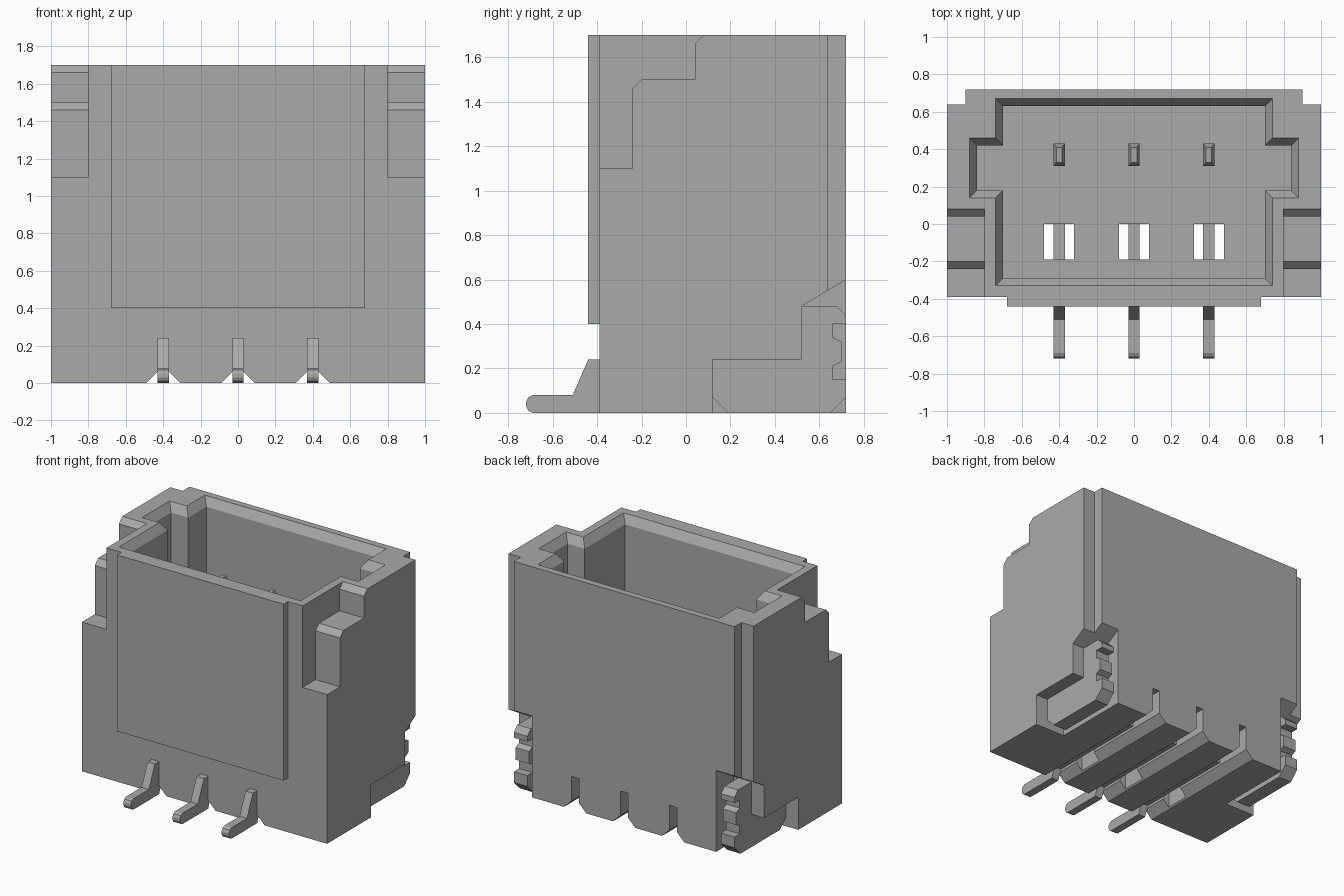
import bpy, bmesh

cube = bpy.data.objects.get("Cube")
if cube:
    bpy.data.objects.remove(cube, do_unlink=True)

grey = bpy.data.materials.new("plain_grey")
grey.use_nodes = True
grey.diffuse_color = (0.4, 0.4, 0.4, 1)
grey.node_tree.nodes["Principled BSDF"].inputs["Base Color"].default_value = (0.4, 0.4, 0.4, 1)


def loft(name, axis, ring_a, a, ring_b, b):
    """Solid between two matching outlines placed at a and b along an axis."""
    place = {"x": lambda p, c: (c, p[0], p[1]),
             "y": lambda p, c: (p[0], c, p[1]),
             "z": lambda p, c: (p[0], p[1], c)}[axis]
    bm = bmesh.new()
    low = [bm.verts.new(place(p, a)) for p in ring_a]
    high = [bm.verts.new(place(p, b)) for p in ring_b]
    bm.faces.new(low)
    bm.faces.new(high)
    n = len(low)
    for i in range(n):
        j = (i + 1) % n
        bm.faces.new((low[i], low[j], high[j], high[i]))
    bmesh.ops.recalc_face_normals(bm, faces=bm.faces)
    mesh = bpy.data.meshes.new(name)
    bm.to_mesh(mesh)
    bm.free()
    mesh.materials.append(grey)
    obj = bpy.data.objects.new(name, mesh)
    bpy.context.collection.objects.link(obj)
    return obj


def prism(name, axis, outline, a, b):
    return loft(name, axis, outline, a, outline, b)


def rect(x0, x1, y0, y1):
    return [(x0, y0), (x1, y0), (x1, y1), (x0, y1)]


def mirrored(half):
    return half + [(-x, y) for x, y in reversed(half)]


def cut(target, cutter):
    cutter.hide_render = True
    mod = target.modifiers.new("cut", "BOOLEAN")
    mod.operation = "DIFFERENCE"
    mod.solver = "EXACT"
    mod.object = cutter
    bpy.context.view_layer.objects.active = target
    bpy.ops.object.modifier_apply(modifier=mod.name)
    bpy.data.objects.remove(cutter, do_unlink=True)


def cavity_outline(d):
    """Mating cavity with a key slot on each side, grown by d."""
    return mirrored([(0.70 + d, -0.29 - d), (0.70 + d, 0.18 - d), (0.84 + d, 0.18 - d),
                     (0.84 + d, 0.42 + d), (0.70 + d, 0.42 + d), (0.70 + d, 0.63 + d)])


TOP, FLOOR, LIP = 1.7, 0.3, 0.06
PINS = (-0.4, 0, 0.4)

# Housing shell and its raised front panel
housing = prism("housing", "z", mirrored([(1, -0.39), (1, 0.64), (0.9, 0.64), (0.9, 0.72)]), 0, TOP)
prism("front_panel", "z", rect(-0.68, 0.68, -0.44, -0.39), 0.4, TOP)

# Cavity with a chamfered mouth
cut(housing, prism("cavity_cutter", "z", cavity_outline(0), FLOOR, TOP + 0.1))
cut(housing, loft("mouth_cutter", "z", cavity_outline(0), TOP - LIP,
                  cavity_outline(0.05), TOP + LIP / 4))

# Stepped shoulders at the front and the recess under the back, on both sides
shoulder = [(-0.5, 1.1), (-0.24, 1.1), (-0.24, 1.46), (-0.2, 1.5), (0.04, 1.5),
            (0.04, 1.66), (0.08, 1.7), (0.08, 1.8), (-0.5, 1.8)]
recess = [(0.12, -0.1), (0.12, 0.24), (0.52, 0.24), (0.52, 0.48), (0.82, 0.66), (0.82, -0.1)]
for side in (-1, 1):
    cut(housing, prism("shoulder_cutter", "x", shoulder, side * 0.8, side * 1.1))
    cut(housing, prism("recess_cutter", "x", recess, side * 0.75, side * 1.1))

# Flared contact grooves along the underside, open to the floor near the front
for x in PINS:
    groove = [(x - 0.12, -0.03), (x - 0.03, 0.06), (x - 0.03, 0.24),
              (x + 0.03, 0.24), (x + 0.03, 0.06), (x + 0.12, -0.03)]
    cut(housing, prism("groove_cutter", "y", groove, -0.5, 0.8))
    cut(housing, prism("floor_slot_cutter", "z", rect(x - 0.08, x + 0.08, -0.19, 0), -0.1, FLOOR + 0.1))

# Notched anchor plates in the side recesses
anchor = [(0.19, 0), (0.65, 0), (0.72, 0.07), (0.72, 0.15), (0.66, 0.15), (0.66, 0.21),
          (0.70, 0.23), (0.70, 0.32), (0.66, 0.34), (0.66, 0.4), (0.72, 0.4),
          (0.72, 0.44), (0.68, 0.48), (0.52, 0.48), (0.52, 0.24), (0.12, 0.24), (0.12, 0.07)]
for side, label in ((1, "left"), (-1, "right")):
    prism(label + "_anchor", "x", anchor, side * 0.79, side * 0.9)

# Contacts: solder foot, bar through the groove, upright pin with a tapered tip
foot = [(0.3, 0.24), (-0.44, 0.24), (-0.51, 0.08), (-0.69, 0.08), (-0.71, 0.07), (-0.72, 0.05),
        (-0.72, 0.03), (-0.71, 0.01), (-0.69, 0), (-0.39, 0), (-0.36, 0.08), (0.3, 0.08)]
for i, x in enumerate(PINS, 1):
    prism(f"contact_foot_{i}", "x", foot, x - 0.03, x + 0.03)
    shaft = rect(x - 0.03, x + 0.03, 0.31, 0.43)
    prism(f"contact_pin_{i}", "z", shaft, 0.08, 1.25)
    loft(f"contact_tip_{i}", "z", shaft, 1.25, rect(x - 0.015, x + 0.015, 0.33, 0.41), 1.3)
